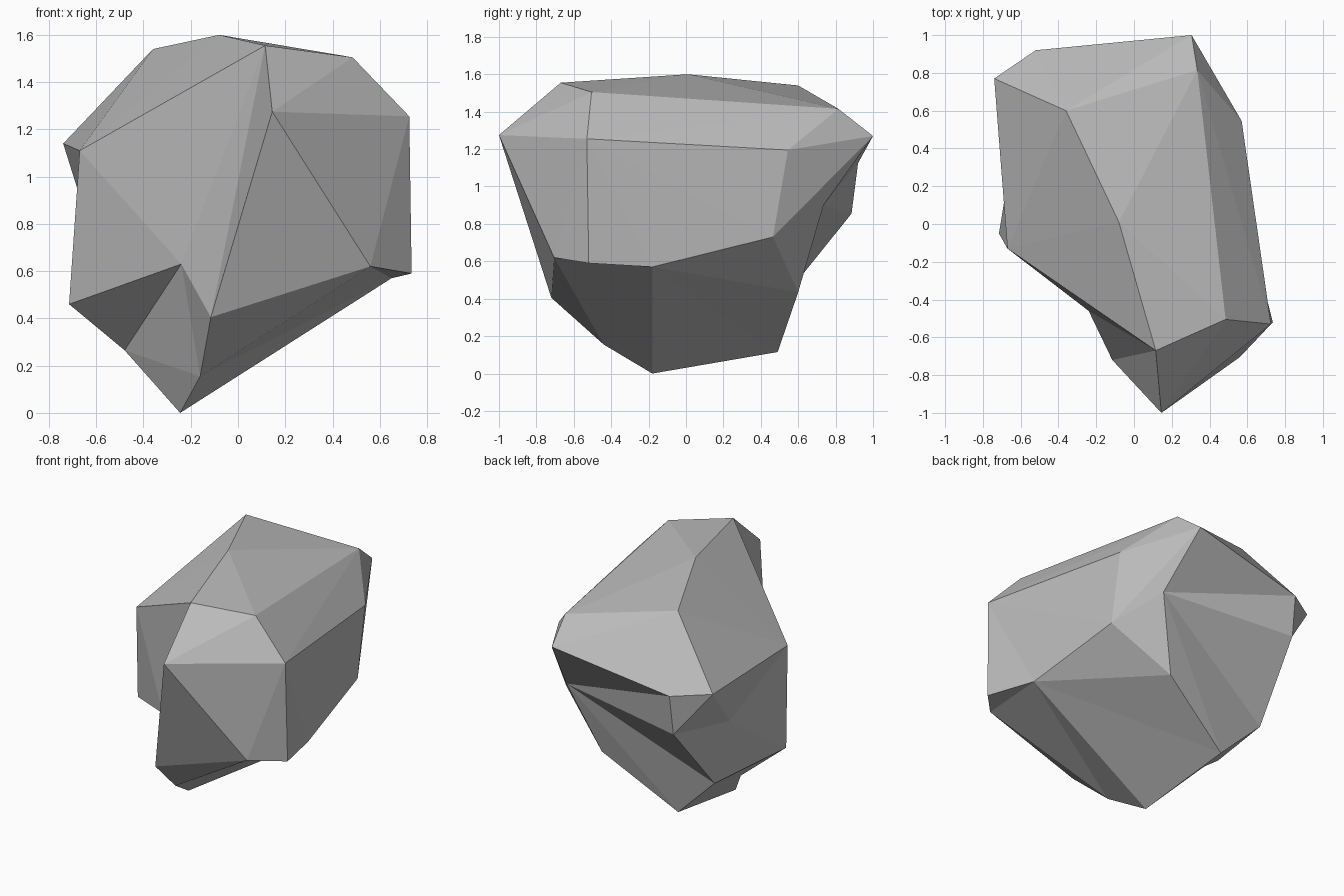
import bpy
import bmesh

cube = bpy.data.objects.get("Cube")
if cube:
    bpy.data.objects.remove(cube)

# Stone colour
stone = bpy.data.materials.new("stone_grey")
stone.use_nodes = True
grey = (0.5, 0.5, 0.5, 1)
stone.diffuse_color = grey
shader = stone.node_tree.nodes["Principled BSDF"]
shader.inputs["Base Color"].default_value = grey
shader.inputs["Roughness"].default_value = 0.9

# Corners of the crown and of the upper belt
upper = dict(
    crown_back=(-.36, .60, 1.54), crown_peak=(-.08, .01, 1.6),
    crown_front=(.115, -.67, 1.555), crown_side=(.485, -.505, 1.505),
    crown_rear=(.335, .815, 1.415),
    belt_front=(.145, -1, 1.275), belt_side=(.725, -.53, 1.255),
    belt_mid=(.57, .545, 1.195), belt_rear=(.305, 1, 1.27),
    belt_back=(-.52, .92, 1.125), belt_corner=(-.74, .77, 1.14),
    belt_west=(-.67, -.13, 1.11),
)

# Corners of the lower belt, the foot and the chipped hollows
lower = dict(
    low_side=(.735, -.52, .59), low_front=(.56, -.705, .62),
    low_mid=(.65, -.18, .57), low_east=(.57, .465, .73),
    low_rear=(.38, .735, .90), low_back=(-.525, .885, .855),
    low_west=(-.715, -.05, .46), low_corner=(-.575, .517, .397),
    foot_rear=(.21, .6, .435), foot_back=(-.285, .49, .115),
    foot_tip=(-.245, -.18, 0), foot_front=(-.16, -.44, .155),
    foot_brow=(-.115, -.72, .405),
    notch=(-.24, -.46, .63), notch_base=(-.48, .1, .265),
    dent=(-.635, .44, .806),
)

# Crown: the upward faces of a hull, left open where the front chip begins
bm = bmesh.new()
v = {name: bm.verts.new(co) for name, co in upper.items()}
bmesh.ops.convex_hull(bm, input=list(bm.verts))
bm.normal_update()
chip = {v["belt_west"], v["crown_front"], v["belt_front"]}
opened = [f for f in bm.faces if f.normal.z < .1 or set(f.verts) == chip]
bmesh.ops.delete(bm, geom=opened, context="FACES_ONLY")
loose = [e for e in bm.edges if not e.link_faces]
bmesh.ops.delete(bm, geom=loose, context="EDGES")

# Lower body: facets fanned around a hub corner, hub first
v.update({name: bm.verts.new(co) for name, co in lower.items()})
for fan in (
    "low_front foot_front low_mid low_side belt_side belt_front foot_brow foot_front",
    "low_mid low_side belt_side low_east foot_rear foot_back foot_tip foot_front",
    "low_east belt_rear belt_mid belt_side",
    "low_rear belt_rear belt_back low_back low_corner foot_back foot_rear low_east belt_rear",
    "belt_corner belt_back low_back",
    "dent low_back low_corner low_west belt_west belt_corner low_back",
    "notch low_west belt_west crown_front foot_brow foot_front notch_base low_west",
    "notch_base foot_front foot_tip foot_back low_corner low_west",
    "crown_front belt_front foot_brow",
):
    hub, *ring = (v[name] for name in fan.split())
    for a, b in zip(ring, ring[1:]):
        bm.faces.new((hub, a, b))

bmesh.ops.recalc_face_normals(bm, faces=list(bm.faces))

mesh = bpy.data.meshes.new("boulder")
bm.to_mesh(mesh)
bm.free()
mesh.materials.append(stone)
boulder = bpy.data.objects.new("boulder", mesh)
bpy.context.scene.collection.objects.link(boulder)
